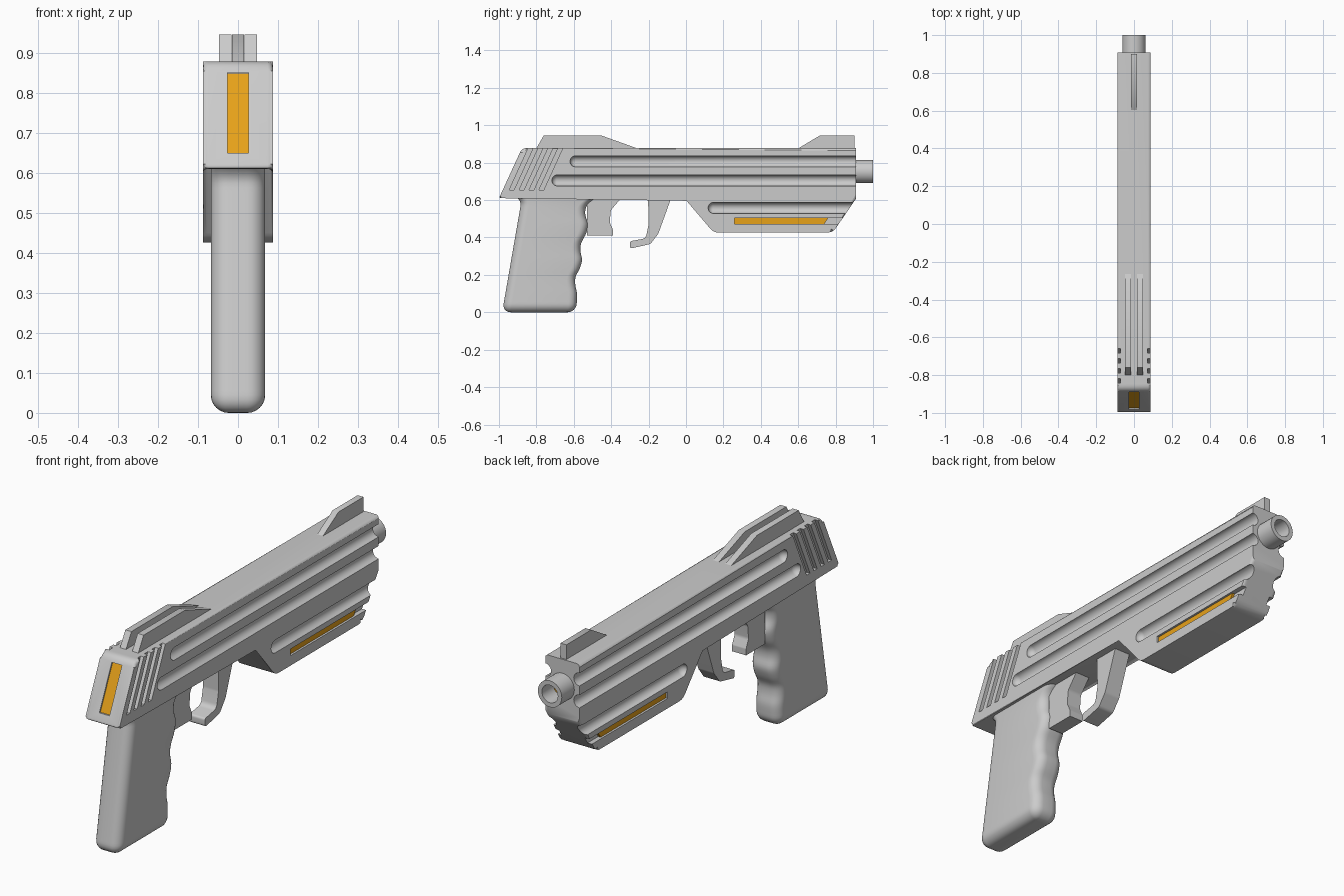
import bpy, bmesh, math
from mathutils import Matrix, Vector

if "Cube" in bpy.data.objects:
    bpy.data.objects.remove(bpy.data.objects["Cube"])

orange = bpy.data.materials.new("orange")
orange.diffuse_color = (0.8, 0.36, 0.01, 1)
orange.use_nodes = True
orange.node_tree.nodes["Principled BSDF"].inputs["Base Color"].default_value = orange.diffuse_color


def finish(name, bm, mat=None, angle=35):
    bmesh.ops.recalc_face_normals(bm, faces=bm.faces)
    me = bpy.data.meshes.new(name)
    bm.to_mesh(me)
    bm.free()
    ob = bpy.data.objects.new(name, me)
    bpy.context.collection.objects.link(ob)
    if mat:
        me.materials.append(mat)
    smooth(ob, angle)
    return ob


def smooth(ob, angle=35):
    bpy.ops.object.select_all(action='DESELECT')
    ob.select_set(True)
    bpy.context.view_layer.objects.active = ob
    bpy.ops.object.shade_smooth_by_angle(angle=math.radians(angle))


def fillet(points, n=6):
    """Round the corners of (y, z, radius) points; no radius keeps it sharp."""
    out = []
    for i, p in enumerate(points):
        c = Vector(p[:2])
        if len(p) < 3:
            out.append(c)
            continue
        a = Vector(points[i - 1][:2]) - c
        b = Vector(points[(i + 1) % len(points)][:2]) - c
        d = p[2] / math.tan(a.angle(b) / 2)
        a, b = c + a.normalized() * d, c + b.normalized() * d
        for k in range(n + 1):
            t = k / n
            out.append(a * (1 - t) ** 2 + c * 2 * t * (1 - t) + b * t * t)
    return out


def prism(bm, points, x0, x1):
    """Extrude a side profile in (y, z) from x0 to x1."""
    pts = fillet(points)
    lo = [bm.verts.new((x0, p[0], p[1])) for p in pts]
    hi = [bm.verts.new((x1, p[0], p[1])) for p in pts]
    bm.faces.new(lo)
    bm.faces.new(hi[::-1])
    for i in range(len(pts)):
        j = (i + 1) % len(pts)
        bm.faces.new((lo[i], hi[i], hi[j], lo[j]))


def part(name, points, x0, x1, mat=None):
    bm = bmesh.new()
    prism(bm, points, x0, x1)
    return finish(name, bm, mat)


W = 0.088        # half width of the body
SLOPE = 0.456    # lean of the rear face


def lean(y, z0, z1, w):
    """Strip parallel to the rear face; y is given at z = 0.61."""
    f = lambda z: y + (z - 0.61) * SLOPE
    return [(f(z0), z0), (f(z0) + w, z0), (f(z1) + w, z1), (f(z1), z1)]


# body with lower housing
bm = bmesh.new()
prism(bm, [(-1, 0.61, 0.008), (-0.877, 0.878, 0.04), (0.908, 0.878), (0.908, 0.606),
           (0.785, 0.426, 0.06), (0.145, 0.426, 0.06), (0.01, 0.61)], -W, W)
rim = [e for e in bm.edges if abs(e.verts[0].co.x - e.verts[1].co.x) < 1e-5
       and min(v.co.y for v in e.verts) < 0.9]
bmesh.ops.bevel(bm, geom=rim, offset=0.014, segments=3, profile=0.5, affect='EDGES')
body = finish("body", bm)

# cutters: long grooves, rear serrations, side light slots, rear light slot
bm = bmesh.new()
for s in (-1, 1):
    for y, z in ((-0.62, 0.807), (-0.717, 0.705), (0.118, 0.558)):
        r = 0.03
        m = Matrix.Translation((s * W, y + r, z)) @ Matrix.Rotation(math.pi / 2, 4, 'X')
        ball = bmesh.ops.create_uvsphere(bm, u_segments=24, v_segments=11, radius=r, matrix=m)
        for v in ball['verts']:
            if v.co.y > y + r:
                v.co.y += 2
    for k in range(4):
        prism(bm, lean(-0.965 + 0.053 * k, 0.655, 0.95, 0.025), s * (W - 0.016), s * (W + 0.05))
    prism(bm, [(0.26, 0.472), (1.1, 0.472), (1.1, 0.503), (0.26, 0.503)],
          s * (W - 0.022), s * (W + 0.05))
prism(bm, lean(-1.06, 0.65, 0.85, 0.078), -0.026, 0.026)
cutter = finish("body_cutter", bm)
cutter.hide_render = True
mod = body.modifiers.new("cuts", 'BOOLEAN')
mod.operation, mod.solver, mod.object = 'DIFFERENCE', 'EXACT', cutter
bpy.context.view_layer.objects.active = body
bpy.ops.object.modifier_apply(modifier=mod.name)
bpy.data.objects.remove(cutter)
smooth(body)

# orange lights
part("rear_light", lean(-0.992, 0.648, 0.848, 0.03), -0.0262, 0.0262, orange)
for s, side in ((-1, "left"), (1, "right")):
    part(side + "_light", [(0.259, 0.471), (0.738, 0.471), (0.76, 0.504), (0.259, 0.504)],
         s * (W - 0.03), s * (W - 0.01), orange)
    # rear sight fins
    part(side + "_rear_sight", [(-0.81, 0.86), (-0.76, 0.946), (-0.455, 0.946), (-0.215, 0.86)],
         s * 0.016, s * 0.047)
part("front_sight", [(0.573, 0.86), (0.717, 0.946), (0.9, 0.946), (0.9, 0.86)], -0.015, 0.015)

# trigger and hooked guard
part("trigger", [(-0.53, 0.41), (-0.39, 0.41), (-0.39, 0.44, 0.015), (-0.408, 0.48, 0.03),
                 (-0.402, 0.545, 0.03), (-0.335, 0.625), (-0.53, 0.625)], -0.036, 0.036)
part("trigger_guard", [(-0.203, 0.625), (-0.074, 0.625), (-0.148, 0.42, 0.04), (-0.19, 0.365, 0.03),
                       (-0.30, 0.34, 0.012), (-0.30, 0.38, 0.012), (-0.215, 0.395, 0.03),
                       (-0.2, 0.47, 0.05)], -0.04, 0.04)

# barrel tube and its inner light
bm = bmesh.new()
ring = [bm.verts.new((r, y, 0.752)) for r, y in
        ((0.0615, 0.89), (0.0615, 1.0), (0.041, 1.0), (0.041, 0.89))]
edges = [bm.edges.new((ring[i], ring[(i + 1) % 4])) for i in range(4)]
bmesh.ops.spin(bm, geom=ring + edges, cent=(0, 0, 0.752), axis=(0, 1, 0),
               angle=math.tau, steps=32, use_merge=True)
bmesh.ops.remove_doubles(bm, verts=bm.verts, dist=1e-4)
finish("barrel", bm)
bm = bmesh.new()
bmesh.ops.create_cone(bm, cap_ends=True, segments=32, radius1=0.042, radius2=0.042, depth=0.03,
                      matrix=Matrix.Translation((0, 0.9, 0.752)) @ Matrix.Rotation(math.pi / 2, 4, 'X'))
finish("barrel_light", bm, orange)

# grip: rounded rings stacked along z, with finger waves on the front
FRONT = [(0, -0.588), (0.05, -0.584), (0.1, -0.583), (0.15, -0.592), (0.19, -0.59), (0.235, -0.568),
         (0.28, -0.556), (0.33, -0.565), (0.37, -0.56), (0.42, -0.535), (0.47, -0.524),
         (0.52, -0.538), (0.56, -0.535), (0.59, -0.512), (0.62, -0.47)]


def front(z):
    i = max(k for k in range(len(FRONT) - 1) if FRONT[k][0] <= z)
    g = lambda k: FRONT[min(max(k, 0), len(FRONT) - 1)][1]
    t = (z - FRONT[i][0]) / (FRONT[i + 1][0] - FRONT[i][0])
    a, b, c, d = g(i - 1), g(i), g(i + 1), g(i + 2)
    return b + 0.5 * t * (c - a + t * (2 * a - 5 * b + 4 * c - d + t * (3 * (b - c) + d - a)))


bm = bmesh.new()
R, rings = 0.045, []
levels = [R * (1 - math.cos(k * math.pi / 12)) for k in range(6)]
levels += [R + (0.62 - R) * k / 50 for k in range(51)]
for z in levels:
    inset = R - math.sqrt(max(0, R * R - (R - z) ** 2)) if z < R else 0
    flare = 0.035 * max(0, (z - 0.57) / 0.05) ** 2
    y0 = -0.983 + 0.173 * z - flare + inset
    y1 = front(z) - inset
    hx, r = 0.068 - inset, max(R - inset, 0.012)
    loop = []
    for q, (cx, cy) in enumerate(((hx - r, y1 - r), (r - hx, y1 - r), (r - hx, y0 + r), (hx - r, y0 + r))):
        for k in range(7):
            a = (q + k / 6) * math.pi / 2
            loop.append(bm.verts.new((cx + r * math.cos(a), cy + r * math.sin(a), z)))
    rings.append(loop)
for a, b in zip(rings, rings[1:]):
    for i in range(len(a)):
        j = (i + 1) % len(a)
        bm.faces.new((a[i], a[j], b[j], b[i]))
bm.faces.new(rings[0][::-1])
bm.faces.new(rings[-1])
finish("grip", bm, angle=50)
